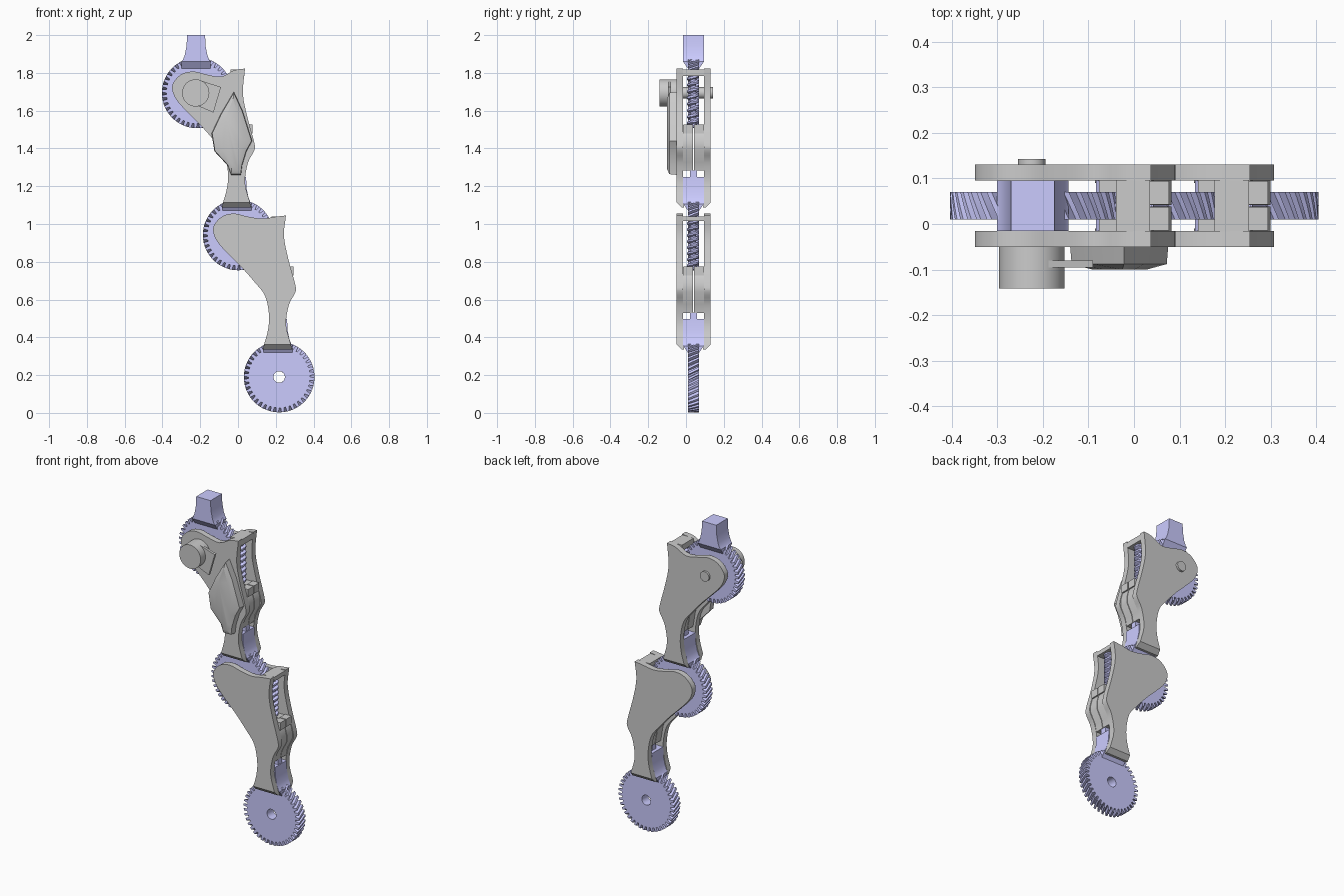
import bpy, bmesh, math
from mathutils import Vector

if "Cube" in bpy.data.objects:
    bpy.data.objects.remove(bpy.data.objects["Cube"])

YC = 0.04                      # mid plane of the finger
TAU = 2 * math.pi
purple = bpy.data.materials.new("purple")
purple.diffuse_color = (0.6, 0.6, 1.0, 1)
purple.use_nodes = True
purple.node_tree.nodes["Principled BSDF"].inputs["Base Color"].default_value = purple.diffuse_color


def finish(name, bm, mat=None):
    bmesh.ops.recalc_face_normals(bm, faces=bm.faces)
    me = bpy.data.meshes.new(name)
    bm.to_mesh(me)
    bm.free()
    ob = bpy.data.objects.new(name, me)
    bpy.context.collection.objects.link(ob)
    if mat:
        me.materials.append(mat)
    bpy.ops.object.select_all(action='DESELECT')
    ob.select_set(True)
    bpy.context.view_layer.objects.active = ob
    bpy.ops.object.shade_smooth_by_angle(angle=math.radians(28))
    return ob


def loft(name, rings, mat=None, ring_closed=False):
    """Skin a list of point rings; caps the ends unless the rings form a loop."""
    bm = bmesh.new()
    vs = [[bm.verts.new(p) for p in r] for r in rings]
    n = len(rings[0])
    pairs = list(zip(vs, vs[1:])) + ([(vs[-1], vs[0])] if ring_closed else [])
    for a, b in pairs:
        for i in range(n):
            j = (i + 1) % n
            bm.faces.new((a[i], a[j], b[j], b[i]))
    if not ring_closed:
        bm.faces.new(vs[0])
        bm.faces.new(vs[-1])
    return finish(name, bm, mat)


def slab(name, outline, y0, y1, mat=None):
    return loft(name, [[(x, y, z) for x, z in outline] for y in (y0, y1)], mat)


def box(name, x0, x1, y0, y1, z0, z1, mat=None):
    return slab(name, [(x0, z0), (x1, z0), (x1, z1), (x0, z1)], y0, y1, mat)


def rod_y(name, x, z, r, y0, y1, n=32):
    return slab(name, [(x + r * math.cos(TAU * i / n), z + r * math.sin(TAU * i / n))
                       for i in range(n)], y0, y1)


def spline(pts, k=4):
    p = [Vector(q) for q in pts]
    p = [2 * p[0] - p[1]] + p + [2 * p[-1] - p[-2]]
    out = []
    for a, b, c, d in zip(p, p[1:], p[2:], p[3:]):
        for i in range(k):
            t = i / k
            out.append(tuple(0.5 * (2 * b + (c - a) * t + (2 * a - 5 * b + 4 * c - d) * t * t
                                    + (3 * b - a - 3 * c + d) * t ** 3)))
    return out + [tuple(p[-2])]


def shift(pts, dx, dz):
    return [(x + dx, z + dz) for x, z in pts]


# helical gear with a bore
def gear(name, cx, cz, teeth=40, r_out=0.187, r_in=0.163, hole=0.03):
    prof = []
    for t in range(teeth):
        for f, r in ((0.0, r_in), (0.3, r_in), (0.42, r_out), (0.85, r_out)):
            prof.append((TAU * (t + f) / teeth, r))

    def ring(y, tw, bore=False):
        return [(cx + (hole if bore else r) * math.cos(a + tw), y,
                 cz + (hole if bore else r) * math.sin(a + tw)) for a, r in prof]
    rings = [ring(YC - 0.03 + 0.06 * i / 4, 0.16 * i / 4) for i in range(5)]
    rings += [ring(YC + 0.03, 0.16, True), ring(YC - 0.03, 0, True)]
    loft(name, rings, purple, True)


# flared stem rising from a gear
def stem(name, cx, cz):
    secs = [(0.13, 0.076, 0.03), (0.165, 0.078, 0.055), (0.175, 0.07, 0.055),
            (0.2, 0.06, 0.055), (0.25, 0.05, 0.055), (0.306, 0.048, 0.055)]
    loft(name, [[(cx + sx * w, YC + sy * d, cz + h)
                 for sx, sy in ((-1, -1), (1, -1), (1, 1), (-1, 1))] for h, w, d in secs], purple)


# worm screw standing beside a gear
def worm(name, cx, z0, z1, turns=8, n=24, steps=112):
    rings = []
    for k in range(steps + 1):
        t = k / steps
        ring = []
        for i in range(n):
            a = TAU * i / n
            s = math.sin(a - TAU * turns * t)
            r = 0.024 + 0.008 * max(-1, min(1, 2 * s))
            ring.append((cx + r * math.cos(a), YC - 0.002 + r * math.sin(a), z0 + (z1 - z0) * t))
        rings.append(ring)
    loft(name, rings, purple)


# side plate outlines, in lower segment coordinates
LEFT = [(0.138, 0.362), (0.159, 0.44), (0.164, 0.52), (0.143, 0.62), (0.09, 0.69), (0.02, 0.77),
        (-0.03, 0.82), (-0.105, 0.90), (-0.132, 0.965), (-0.116, 1.01), (-0.074, 1.045),
        (-0.016, 1.055), (0.048, 1.04), (0.127, 1.028), (0.196, 1.038)]
RIGHT = [(0.243, 0.94), (0.265, 0.82), (0.303, 0.68), (0.303, 0.637), (0.27, 0.573),
         (0.254, 0.467), (0.28, 0.362)]
CORE = [(0.14, 0.77), (0.255, 0.77), (0.288, 0.725), (0.299, 0.68), (0.299, 0.64), (0.266, 0.575),
        (0.258, 0.53), (0.18, 0.53), (0.165, 0.62), (0.14, 0.69)]


def segment(tag, dx, dz, lift):
    top = (0.254, 1.045 + lift)
    left = LEFT[:-1] + [(0.196, 1.038 + lift * 0.9)]
    outline = spline(left + [top])[:-1] + spline([top] + RIGHT)
    outline = shift(outline, dx, dz)
    for side, s in (("front", -1), ("back", 1)):
        # plate and its chamfered bottom lip
        slab(f"{tag}_{side}_plate", outline, YC + s * 0.09, YC + s * 0.055)
        x0, x1, z = 0.138 + dx, 0.28 + dx, 0.362 + dz
        loft(f"{tag}_{side}_lip",
             [[(x0, YC + s * 0.09, z), (x1, YC + s * 0.09, z),
               (x1, YC + s * 0.055, z), (x0, YC + s * 0.055, z)],
              [(x0 - 0.006, YC + s * 0.064, z - 0.026), (x1 + 0.006, YC + s * 0.064, z - 0.026),
               (x1 + 0.006, YC + s * 0.05, z - 0.026), (x0 - 0.006, YC + s * 0.05, z - 0.026)]])
        # inner half housing and stop block, split by a seam
        slab(f"{tag}_{side}_core", shift(CORE, dx, dz), YC + s * 0.002, YC + s * 0.056)
        a, b = sorted((YC + s * 0.003, YC + s * 0.054))
        box(f"{tag}_{side}_stop", 0.25 + dx, 0.294 + dx, a, b, 0.728 + dz, 0.775 + dz)
    # bridge over the worm, and tongue locking the stem below
    box(f"{tag}_bridge", 0.177 + dx, 0.252 + dx, YC - 0.056, YC + 0.056,
        1.015 + dz + lift * 0.6, 1.04 + dz + lift)
    box(f"{tag}_tongue", 0.185 + dx, 0.255 + dx, YC - 0.018, YC + 0.018,
        0.49 + dz, 0.532 + dz, purple)
    worm(f"{tag}_worm", 0.207 + dx, 0.765 + dz, 1.018 + dz + lift * 0.6)


STEP = (-0.217, 0.752)
segment("lower", 0, 0, 0)
segment("upper", *STEP, 0.026)
for i, tag in enumerate(("bottom", "middle", "top")):
    gx, gz = 0.211 + 0.007 + i * STEP[0], 0.19 + i * STEP[1]
    gear(f"{tag}_gear", gx, gz)
    stem(f"{tag}_stem", gx - 0.006, gz)

# knuckle axle with large front cap
AX, AZ = -0.224, 1.694
rod_y("axle", AX, AZ, 0.03, -0.06, 0.143)
rod_y("axle_cap", AX, AZ, 0.072, -0.141, -0.048, 48)

# thin rotated square bracket
slab("bracket", [(-0.2, 1.76), (-0.09, 1.725), (-0.13, 1.59), (-0.235, 1.635)], -0.095, -0.08)

# faceted cover on the upper front plate
BASE = [(-0.022, 1.70), (0.024, 1.60), (0.075, 1.44), (0.045, 1.385), (0.022, 1.31), (0.016, 1.26),
        (-0.037, 1.26), (-0.055, 1.31), (-0.125, 1.385), (-0.14, 1.48), (-0.09, 1.585)]
mx, mz = -0.03, 1.46
rings = []
for y, fx, fz in ((-0.048, 1, 1), (-0.088, 0.97, 0.98), (-0.1, 0.55, 0.85)):
    rings.append([(mx + (x - mx) * fx, y, mz + (z - mz) * fz) for x, z in BASE])
loft("front_cover", rings)
